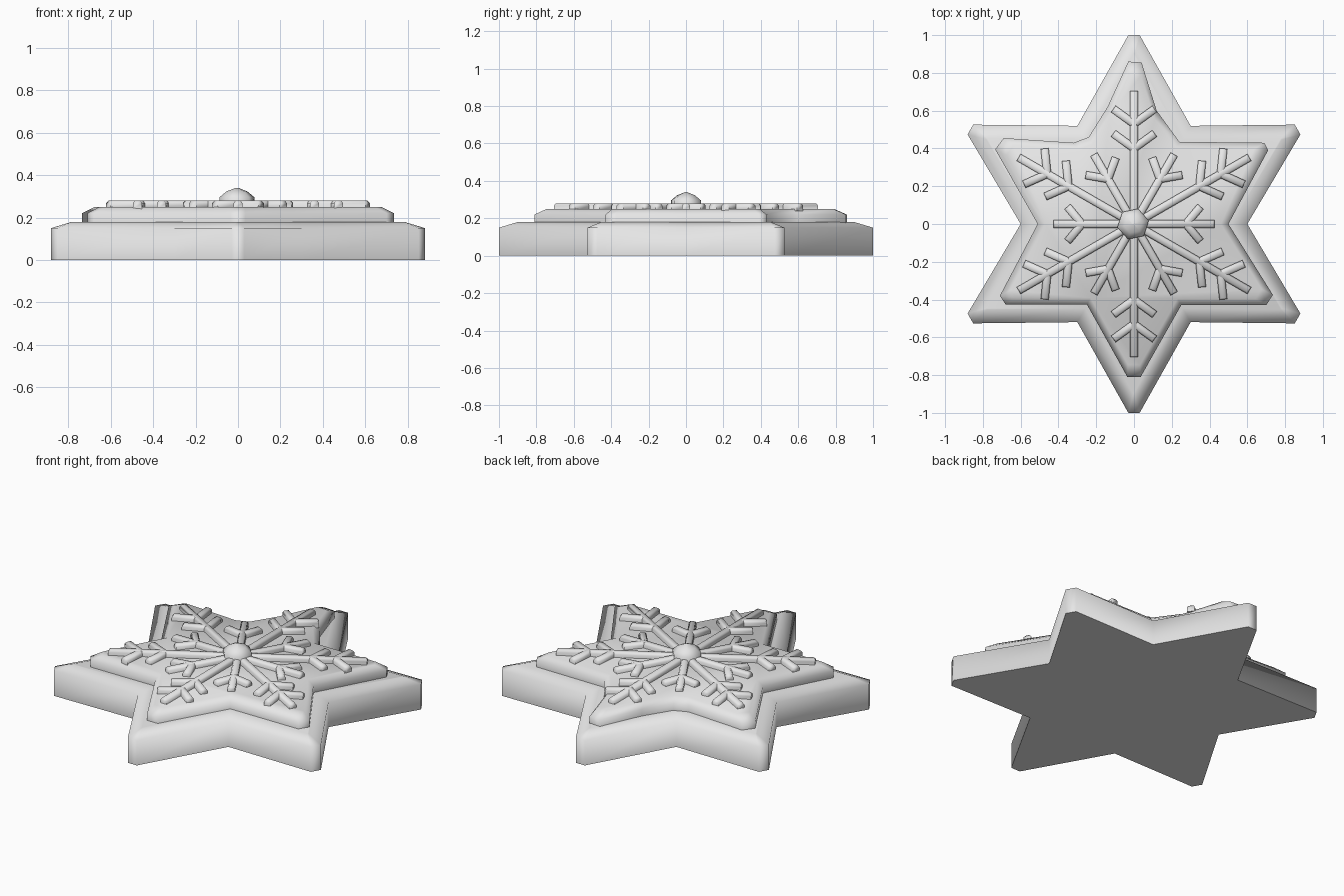
import bpy, bmesh, math
from mathutils import Matrix, Vector

cube = bpy.data.objects.get("Cube")
if cube:
    bpy.data.objects.remove(cube, do_unlink=True)

stone = bpy.data.materials.new("plain_grey")
stone.use_nodes = True
grey = (0.8, 0.8, 0.8, 1)
stone.diffuse_color = grey
stone.node_tree.nodes["Principled BSDF"].inputs["Base Color"].default_value = grey


def finish(bm, name, angle=75):
    bmesh.ops.recalc_face_normals(bm, faces=bm.faces)
    mesh = bpy.data.meshes.new(name)
    bm.to_mesh(mesh)
    bm.free()
    mesh.materials.append(stone)
    ob = bpy.data.objects.new(name, mesh)
    bpy.context.collection.objects.link(ob)
    bpy.ops.object.select_all(action='DESELECT')
    ob.select_set(True)
    bpy.context.view_layer.objects.active = ob
    bpy.ops.object.shade_smooth_by_angle(angle=math.radians(angle))
    return ob


def loft(bm, rings):
    """Skin a stack of (outline, height) rings and cap both ends."""
    loops = [[bm.verts.new((x, y, z)) for x, y in pts] for pts, z in rings]
    n = len(loops[0])
    for a, b in zip(loops, loops[1:]):
        for i in range(n):
            j = (i + 1) % n
            bm.faces.new((a[i], a[j], b[j], b[i]))
    bm.faces.new(loops[0][::-1])
    bm.faces.new(loops[-1])


def star(tip, half, notch):
    """Six-pointed outline with blunt tips."""
    pts = []
    for k in range(6):
        a = math.radians(30 + 60 * k)
        out, side = Vector((math.cos(a), math.sin(a))), Vector((-math.sin(a), math.cos(a)))
        b = a + math.radians(30)
        pts += [out * tip - side * half, out * tip + side * half,
                Vector((math.cos(b), math.sin(b))) * notch]
    return [tuple(p) for p in pts]


# Base star with sloped rim
bm = bmesh.new()
outer = star(1.0, 0.03, 0.6)
loft(bm, [(outer, 0), (outer, 0.15), (star(0.9, 0.004, 0.515), 0.18)])
finish(bm, "star_base")

# Upper star, slightly uneven towards the back
tier = [(-0.035, -0.81), (0.035, -0.81), (0.25, -0.43), (0.70, -0.43),
        (0.735, -0.375), (0.5, 0), (0.71, 0.39), (0.69, 0.43),
        (0.24, 0.435), (0.12, 0.60), (0.04, 0.855), (-0.03, 0.86),
        (-0.14, 0.62), (-0.24, 0.46), (-0.32, 0.43), (-0.69, 0.455),
        (-0.735, 0.395), (-0.51, 0), (-0.71, -0.38), (-0.68, -0.425),
        (-0.25, -0.425)]
bm = bmesh.new()
loft(bm, [(tier, 0.17), (tier, 0.22), ([(x * 0.92, y * 0.92) for x, y in tier], 0.25)])
finish(bm, "upper_star")


def rib(bm, start, angle, length, half=0.021):
    """Straight raised bar with a chamfered top."""
    def rect(d):
        return [(0, d - half), (length - d, d - half), (length - d, half - d), (0, half - d)]
    first = len(bm.verts)
    loft(bm, [(rect(0), 0.24), (rect(0), 0.268), (rect(0.008), 0.28)])
    bm.verts.ensure_lookup_table()
    place = Matrix.Translation((start[0], start[1], 0)) @ Matrix.Rotation(angle, 4, 'Z')
    bmesh.ops.transform(bm, matrix=place, verts=bm.verts[first:])


def arm(name, angle, length, forks, twig, spread):
    bm = bmesh.new()
    rib(bm, (0, 0), angle, length)
    for r in forks:
        for s in (-1, 1):
            rib(bm, (r * math.cos(angle), r * math.sin(angle)),
                angle + s * math.radians(spread), twig)
    finish(bm, name)


# Snowflake arms, long and short by turns
for k in range(6):
    arm(f"long_arm_{k + 1}", math.radians(30 + 60 * k), 0.705, (0.4, 0.53), 0.135, 54)
    arm(f"short_arm_{k + 1}", math.radians(60 * k), 0.425, (0.275,), 0.12, 50)


# Faceted centre boss
def ring(r):
    return [(r * math.cos(math.radians(60 * k + 12)) - 0.005,
             r * math.sin(math.radians(60 * k + 12))) for k in range(6)]


bm = bmesh.new()
loft(bm, [(ring(0.085), 0.24), (ring(0.085), 0.295), (ring(0.05), 0.323), (ring(0.006), 0.34)])
finish(bm, "centre_boss")
